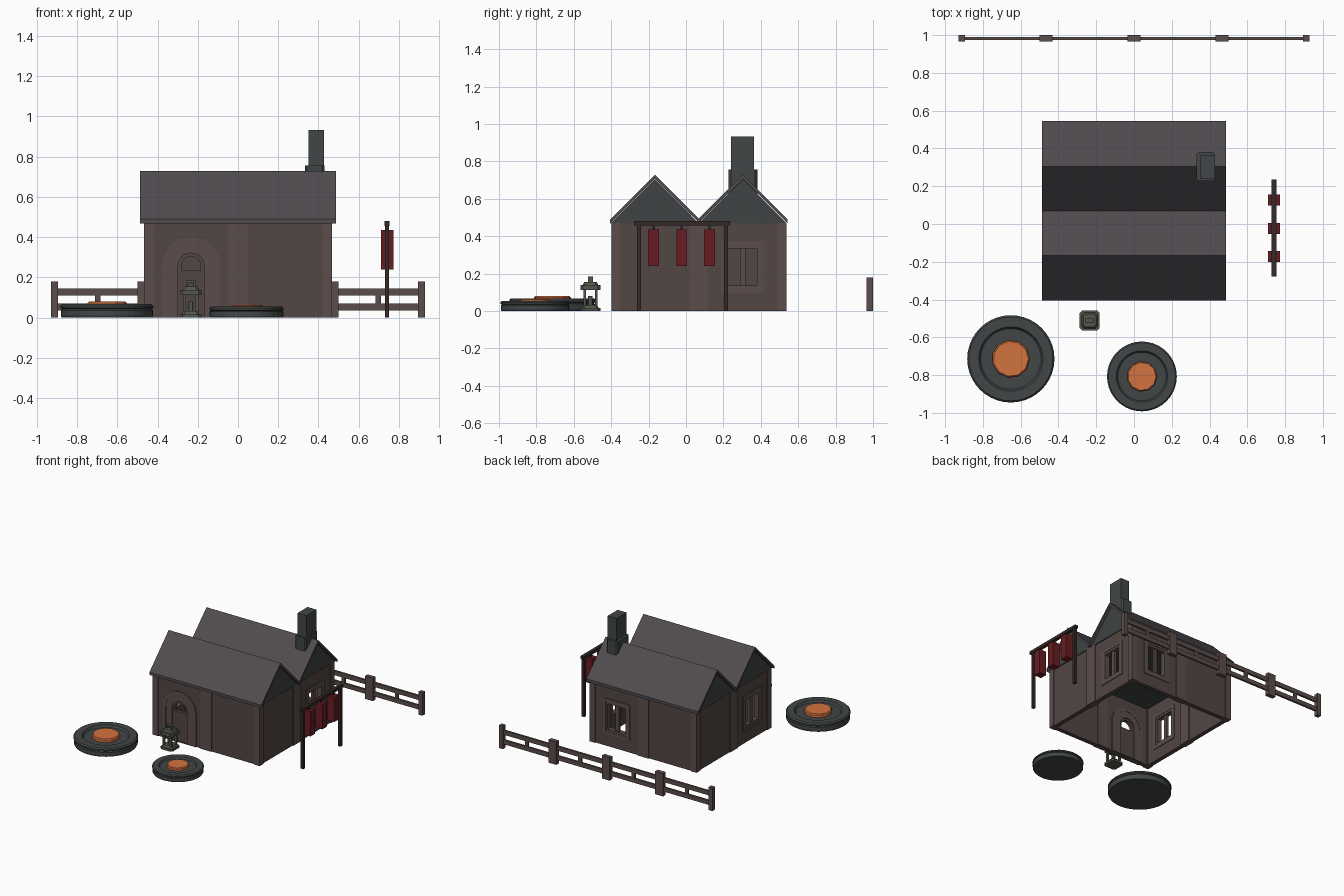
import bpy, bmesh
from math import sin, cos, pi, radians
from mathutils import Matrix, Vector

if "Cube" in bpy.data.objects:
    bpy.data.objects.remove(bpy.data.objects["Cube"])


def mat(name, r, g, b):
    m = bpy.data.materials.new(name)
    m.diffuse_color = (r, g, b, 1)
    m.use_nodes = True
    m.node_tree.nodes["Principled BSDF"].inputs["Base Color"].default_value = m.diffuse_color
    return m


WALL = mat("wall_brown", 0.085, 0.062, 0.057)
TRIM = mat("trim_brown", 0.105, 0.075, 0.07)
ROOF = mat("roof_slate", 0.08, 0.07, 0.08)
GABLE = mat("gable_grey", 0.05, 0.056, 0.056)
STONE = mat("stone", 0.055, 0.062, 0.064)
IRON = mat("lantern_iron", 0.085, 0.095, 0.075)
WOOD = mat("dark_wood", 0.035, 0.022, 0.02)
RED = mat("red_cloth", 0.14, 0.012, 0.016)
FIRE = mat("ember_orange", 0.65, 0.17, 0.05)


def add(name, bm, m):
    me = bpy.data.meshes.new(name)
    bm.to_mesh(me)
    bm.free()
    me.materials.append(m)
    ob = bpy.data.objects.new(name, me)
    bpy.context.collection.objects.link(ob)
    return ob


def box(name, x0, x1, y0, y1, z0, z1, m, mtx=Matrix(), taper=1, chamfer=0):
    bm = bmesh.new()
    bmesh.ops.create_cube(bm, size=1)
    for v in bm.verts:
        k = taper if v.co.z > 0 else 1
        v.co = (v.co.x * (x1 - x0) * k + (x0 + x1) / 2,
                v.co.y * (y1 - y0) * k + (y0 + y1) / 2,
                z0 if v.co.z < 0 else z1)
    if chamfer:
        up = [e for e in bm.edges if abs(e.verts[0].co.z - e.verts[1].co.z) > 1e-5]
        bmesh.ops.bevel(bm, geom=up, offset=chamfer, segments=1, affect='EDGES')
    bm.transform(mtx)
    return add(name, bm, m)


def plate(name, loops, thick, m, mtx):
    """Flat shape in the xz plane; loops after the first are holes."""
    cu = bpy.data.curves.new(name, 'CURVE')
    cu.dimensions, cu.fill_mode, cu.extrude = '2D', 'BOTH', thick / 2
    for pts in loops:
        s = cu.splines.new('POLY')
        s.points.add(len(pts) - 1)
        for p, (x, y) in zip(s.points, pts):
            p.co = (x, y, 0, 1)
        s.use_cyclic_u = True
    tmp = bpy.data.objects.new(name + "_outline", cu)
    bpy.context.collection.objects.link(tmp)
    dg = bpy.context.evaluated_depsgraph_get()
    me = bpy.data.meshes.new_from_object(tmp.evaluated_get(dg))
    bm = bmesh.new()
    bm.from_mesh(me)
    bpy.data.objects.remove(tmp)
    bmesh.ops.remove_doubles(bm, verts=bm.verts, dist=1e-5)
    bmesh.ops.recalc_face_normals(bm, faces=bm.faces)
    for f in bm.faces:
        f.smooth = False
    bm.transform(mtx @ Matrix.Rotation(pi / 2, 4, 'X'))
    return add(name, bm, m)


def rect(hw, z0, z1):
    return [(-hw, z0), (hw, z0), (hw, z1), (-hw, z1)]


def arch(hw, z0, spring=0.255, n=16):
    return [(-hw, z0), (hw, z0)] + [(hw * cos(pi * i / n), spring + hw * sin(pi * i / n))
                                    for i in range(n + 1)]


# Walls: four sides, each two bays, with one bay holding the door or a window
H, HALF, BAY, PW, TH = 0.47, 0.467, 0.2335, 0.047, 0.048
CY = 0.069
for side, ang, opening in (("front", 0, -1), ("right", 90, 1), ("back", 180, -1), ("left", 270, 1)):
    wall = Matrix.Translation((0, CY, 0)) @ Matrix.Rotation(radians(ang), 4, 'Z')
    box(side + "_corner_post", -HALF, -HALF + PW, -HALF, -HALF + TH, 0, H, TRIM, wall)
    box(side + "_middle_post", -PW, PW, -HALF, -HALF + TH, 0, H, TRIM, wall)
    for s in (-1, 1):
        bay = wall @ Matrix.Translation((s * BAY, -HALF + TH / 2, 0))
        outer = rect(BAY - PW + 0.002, 0, H)
        if s != opening:
            plate(side + "_plain_panel", [outer], 0.034, WALL, bay)
        elif side == "front":
            plate("door_panel", [rect(BAY - PW + 0.002, -0.0, H), arch(0.1, 0.002)], 0.034, WALL, bay)
            plate("door_outer_arch", [arch(0.145, 0), arch(0.118, 0.001)], 0.048, TRIM, bay)
            plate("door_inner_arch", [arch(0.12, 0), arch(0.065, 0.001)], 0.042, TRIM, bay)
            plate("door", [arch(0.067, 0), arch(0.048, 0.234)], 0.026, WALL, bay)
        else:
            plate(side + "_window_panel", [outer, rect(0.09, 0.12, 0.35)], 0.034, WALL, bay)
            plate(side + "_window_frame", [rect(0.115, 0.095, 0.375), rect(0.093, 0.117, 0.353)],
                  0.046, TRIM, bay)
            plate(side + "_window_inner_frame", [rect(0.096, 0.115, 0.356), rect(0.077, 0.135, 0.335)],
                  0.04, TRIM, bay)
            plate(side + "_window_bar", [rect(0.015, 0.13, 0.34)], 0.02, TRIM, bay)

# Two parallel gabled roofs, profiles extruded along x
along_x = Matrix.Rotation(pi / 2, 4, 'Z')
for i, yr in enumerate((-0.166, 0.304)):
    w, top, t = 0.24, 0.729, 0.022
    plate(f"roof_{i}", [[(yr - w, top - w), (yr, top), (yr + w, top - w), (yr + w, top - w - t),
                         (yr, top - t), (yr - w, top - w - t)]], 0.975, ROOF, along_x)
    plate(f"gable_{i}", [[(yr - 0.235, 0.468), (yr + 0.235, 0.468), (yr, 0.704)]],
          0.934, GABLE, along_x)

# Chimney
box("chimney_base", 0.332, 0.43, 0.228, 0.382, 0.58, 0.757, STONE, chamfer=0.012)
box("chimney_stack", 0.351, 0.428, 0.24, 0.364, 0.74, 0.932, STONE)

# Fence of four equal sections
fy = 0.983
for i in range(4):
    x0 = -0.93 + i * 0.465
    x1 = x0 + 0.465
    for a in (x0, x1 - 0.034):
        box("fence_post", a, a + 0.034, fy - 0.017, fy + 0.017, 0, 0.18, TRIM)
    for z in (0.035, 0.11):
        box("fence_rail", x0 + 0.03, x1 - 0.03, fy - 0.008, fy + 0.008, z, z + 0.034, TRIM)
    xm = (x0 + x1) / 2
    box("fence_baluster", xm - 0.014, xm + 0.014, fy - 0.007, fy + 0.007, 0.065, 0.113, TRIM)

# Banner rack
bx = 0.741
for y in (-0.251, 0.214):
    box("rack_pole", bx - 0.011, bx + 0.011, y - 0.011, y + 0.011, 0, 0.46, WOOD)
box("rack_beam", bx - 0.013, bx + 0.013, -0.278, 0.235, 0.456, 0.48, WOOD)
for y in (-0.173, -0.023, 0.126):
    box("banner", bx - 0.031, bx + 0.031, y - 0.029, y + 0.029, 0.24, 0.435, RED)
    box("banner_hook", bx - 0.006, bx + 0.006, y - 0.006, y + 0.006, 0.43, 0.46, WOOD)


# Fire pits: a lathed stone bowl with an ember disc
def lathe(name, prof, n, m, loc, scale=1):
    bm = bmesh.new()
    rings = [[bm.verts.new((r * cos(2 * pi * i / n), r * sin(2 * pi * i / n), z)) for i in range(n)]
             for r, z in prof]
    for a, b in zip(rings, rings[1:]):
        for i in range(n):
            j = (i + 1) % n
            bm.faces.new((a[i], a[j], b[j], b[i]))
    bm.faces.new(rings[0][::-1])
    bm.faces.new(rings[-1])
    bm.transform(Matrix.Translation(loc) @ Matrix.Scale(scale, 4))
    return add(name, bm, m)


for label, loc, k in (("large", (-0.652, -0.714, 0), 1), ("small", (0.042, -0.807, 0), 0.8)):
    lathe(label + "_pit_bowl", [(0.224, 0), (0.229, 0.01), (0.229, 0.036), (0.222, 0.042), (0.231, 0.048),
                                (0.231, 0.058), (0.222, 0.067), (0.17, 0.067), (0.16, 0.052)],
          40, STONE, loc, k)
    lathe(label + "_pit_embers", [(0.1, 0.045), (0.1, 0.072), (0.093, 0.079)], 11, FIRE, loc, k)

# Lantern by the door
at = Matrix.Translation((-0.235, -0.511, 0))


def tier(name, h, z0, z1, m=IRON, taper=1, ch=0.25):
    box("lantern_" + name, -h, h, -h, h, z0, z1, m, at, taper, h * ch)


tier("foot", 0.053, 0, 0.016)
tier("base", 0.044, 0.016, 0.032, taper=0.85)
tier("candle", 0.012, 0.03, 0.08)
for sx in (-1, 1):
    for sy in (-1, 1):
        box("lantern_post", sx * 0.031 - 0.007, sx * 0.031 + 0.007, sy * 0.031 - 0.007,
            sy * 0.031 + 0.007, 0.03, 0.115, IRON, at)
tier("cap", 0.053, 0.112, 0.138)
tier("cap_top", 0.042, 0.138, 0.155, taper=0.8)
# Carrying handle
for s in (-1, 1):
    box("lantern_handle_side", s * 0.018 - 0.005, s * 0.018 + 0.005, -0.013, 0.013, 0.15, 0.176, IRON, at)
box("lantern_handle_top", -0.023, 0.023, -0.013, 0.013, 0.174, 0.184, IRON, at)
